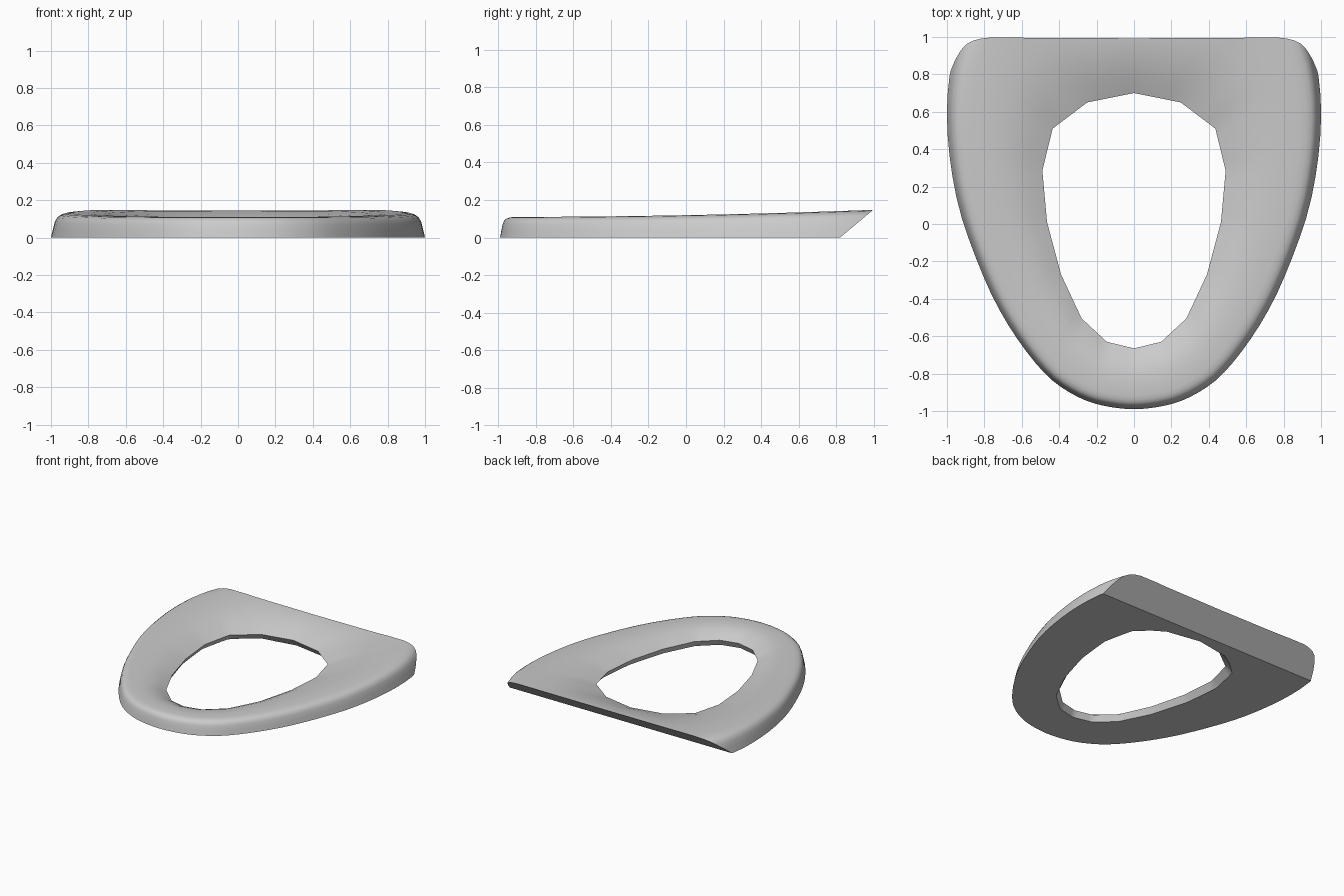
import bpy, bmesh, math
from mathutils import Vector

if "Cube" in bpy.data.objects:
    bpy.data.objects.remove(bpy.data.objects["Cube"])

# Half outlines, front to back (outer runs past the rear trim plane)
OUTER = [(0, -.99), (.21, -.96), (.37, -.885), (.49, -.785), (.62, -.62), (.73, -.44),
         (.82, -.245), (.914, .01), (.963, .21), (.993, .43), (1, .62), (.988, .78),
         (.96, .91), (.925, 1.0), (.87, 1.12), (.8, 1.3), (.4, 1.3), (0, 1.3)]
HOLE = [(0, -.665), (.145, -.63), (.28, -.505), (.39, -.27), (.465, .01),
        (.49, .285), (.435, .51), (.25, .65), (0, .70)]
# Cross-section: fraction from outer edge to hole, fraction of full height
SECTION = [(0, 0), (.02, .33), (.04, .63), (.065, .81), (.1, .91), (.15, .97), (.22, 1),
           (.4, 1), (.55, .97), (.7, .87), (.85, .68), (1, .42), (.93, 0)]
C = Vector((0, .1))
STEPS = 5


def closed(half):
    return [Vector(p) for p in half] + [Vector((-x, y)) for x, y in half[-2:0:-1]]


def spline(pts, n):
    out = []
    for i in range(len(pts)):
        a, b, c, d = (pts[(i + k) % len(pts)] for k in (-1, 0, 1, 2))
        for j in range(n):
            t = j / n
            out.append(.5 * (2 * b + (c - a) * t + (2 * a - 5 * b + 4 * c - d) * t * t
                             + (3 * b - a - 3 * c + d) * t ** 3))
    return out


def ray_hit(curve, p):
    # Point where the ray from the centre through p meets the curve
    d = (p - C).normalized()
    for i, a in enumerate(curve):
        a, b = a - C, curve[(i + 1) % len(curve)] - C
        ca, cb = d.x * a.y - d.y * a.x, d.x * b.y - d.y * b.x
        if ca * cb <= 0 and ca != cb and d.dot(a + b) > 0:
            return C + a.lerp(b, ca / (ca - cb))
    return p


def height(y):
    return .11 + .038 * ((y + 1) / 2) ** 2


# Seat ring lofted between outline and hole
outline = spline(closed(OUTER), 6)
corners = closed(HOLE)
inner = [corners[i].lerp(corners[(i + 1) % len(corners)], j / STEPS)
         for i in range(len(corners)) for j in range(STEPS)]
outer = [ray_hit(outline, p) for p in inner]

bm = bmesh.new()
rings = []
for t, h in SECTION:
    ring = []
    for o, p in zip(outer, inner):
        q = o.lerp(p, t)
        ring.append(bm.verts.new((q.x, q.y, h * height(q.y))))
    rings.append(ring)
n = len(inner)
for r, s in zip(rings, rings[1:] + rings[:1]):
    for i in range(n):
        k = (i + 1) % n
        bm.faces.new((r[i], r[k], s[k], s[i]))

# Slanted rear face
cut = bmesh.ops.bisect_plane(bm, geom=bm.verts[:] + bm.edges[:] + bm.faces[:],
                             plane_co=(0, .82, 0), plane_no=(0, .148, -.177),
                             clear_outer=True)
edges = [e for e in bm.edges if e.is_boundary]
bmesh.ops.holes_fill(bm, edges=edges, sides=0)
bmesh.ops.recalc_face_normals(bm, faces=bm.faces[:])

mesh = bpy.data.meshes.new("seat")
bm.to_mesh(mesh)
bm.free()
seat = bpy.data.objects.new("seat", mesh)
bpy.context.collection.objects.link(seat)
bpy.context.view_layer.objects.active = seat
seat.select_set(True)
bpy.ops.object.shade_smooth_by_angle(angle=math.radians(35))
